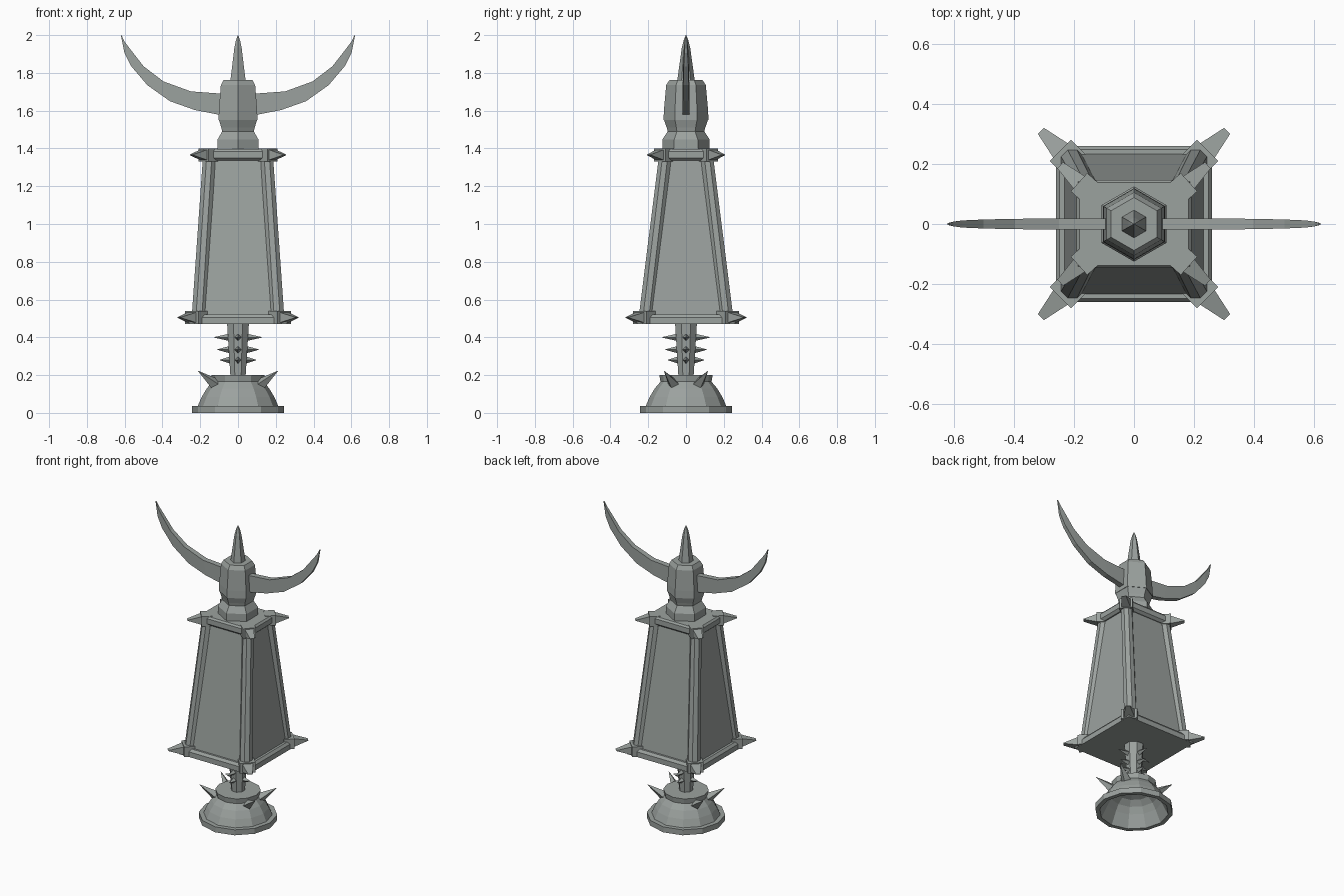
import bpy
from math import sin, cos, pi, radians
from mathutils import Vector

cube = bpy.data.objects.get("Cube")
if cube:
    bpy.data.objects.remove(cube, do_unlink=True)

stone = bpy.data.materials.new("grey_stone")
stone.use_nodes = True
GREY = (0.33, 0.36, 0.345, 1)
stone.diffuse_color = GREY
stone.node_tree.nodes["Principled BSDF"].inputs["Base Color"].default_value = GREY


def loft(name, rings, caps=True):
    """Skin a list of equal-length point rings into a flat-shaded solid."""
    n = len(rings[0])
    verts = [p for ring in rings for p in ring]
    faces = [(k * n + i, k * n + (i + 1) % n, (k + 1) * n + (i + 1) % n, (k + 1) * n + i)
             for k in range(len(rings) - 1) for i in range(n)]
    if caps:
        faces.append(tuple(reversed(range(n))))
        faces.append(tuple(range(len(verts) - n, len(verts))))
    mesh = bpy.data.meshes.new(name)
    mesh.from_pydata(verts, [], faces)
    mesh.validate()
    mesh.materials.append(stone)
    obj = bpy.data.objects.new(name, mesh)
    bpy.context.collection.objects.link(obj)
    return obj


def ring(r, z, sides, turn=0.0, x=0.0, y=0.0):
    return [(x + r * cos(turn + 2 * pi * i / sides),
             y + r * sin(turn + 2 * pi * i / sides), z) for i in range(sides)]


def lathe(name, profile, sides, turn=0.0, caps=True):
    return loft(name, [ring(r, z, sides, turn) for r, z in profile], caps)


def rect(hx, hy, z):
    return [(-hx, -hy, z), (hx, -hy, z), (hx, hy, z), (-hx, hy, z)]


def bar(name, sections, up=Vector((0, 0, 1))):
    """Box-section bar through (centre, half width, half height) sections."""
    axis = (sections[-1][0] - sections[0][0]).normalized()
    side = up.cross(axis).normalized()
    top = axis.cross(side)
    return loft(name, [[c - side * w - top * h, c + side * w - top * h,
                        c + side * w + top * h, c - side * w + top * h]
                       for c, w, h in sections])


def spike(name, base, tip, r):
    """Four-sided pyramid standing on an edge."""
    axis = (tip - base).normalized()
    side = Vector((0, 0, 1)).cross(axis).normalized()
    top = axis.cross(side)
    return loft(name, [[c + side * s, c + top * s, c - side * s, c - top * s]
                       for c, s in ((base, r), (tip, 0.001))])


CORNERS = [("left_back", 1, 1), ("right_back", -1, 1),
           ("right_front", -1, -1), ("left_front", 1, -1)]

# Hollow flared foot, with an inner shell
lathe("foot", [(0.05, 0.17), (0.115, 0.15), (0.15, 0.12), (0.175, 0.08), (0.2, 0.03),
               (0.215, 0), (0.243, 0), (0.243, 0.037), (0.213, 0.037), (0.192, 0.085),
               (0.165, 0.13), (0.135, 0.165), (0.141, 0.2), (0.05, 0.2)], 12)
for label, sx, sy in CORNERS:
    spike("foot_spike_" + label, Vector((0.115 * sx, 0.063 * sy, 0.148)),
          Vector((0.211 * sx, 0.116 * sy, 0.222)), 0.034)

# Tapered stem with three tiers of thorns
lathe("stem", [(0.042, 0.17), (0.063, 0.48)], 8, pi / 8)
for tier, (z, reach) in enumerate(((0.28, 0.095), (0.335, 0.11), (0.4, 0.127))):
    for i in range(4):
        d = Vector((cos(i * pi / 2), sin(i * pi / 2), 0))
        up = Vector((0, 0, z))
        spike(f"stem_thorn_{tier}_{i}", up + d * 0.035, up + d * reach, 0.022)

# Tapered body between two plates
loft("bottom_plate", [rect(0.26, 0.26, 0.47), rect(0.26, 0.26, 0.505),
                      rect(0.247, 0.247, 0.522)])
loft("body_panels", [rect(0.232, 0.235, 0.51), rect(0.165, 0.122, 1.36)])
loft("top_plate", [rect(0.175, 0.13, 1.335), rect(0.192, 0.147, 1.35),
                   rect(0.192, 0.147, 1.385), rect(0.182, 0.138, 1.397)])

# Corner posts, clamps and chisel spikes
for label, sx, sy in CORNERS:
    loft("post_" + label, [ring(0.041, 0.51, 8, pi / 8, 0.207 * sx, 0.212 * sy),
                           ring(0.036, 1.36, 8, pi / 8, 0.152 * sx, 0.11 * sy)])
    for level, z, x, y, angle, half, length in (
            ("bottom", 0.505, 0.245, 0.245, 45, 0.05, 0.092),
            ("top", 1.366, 0.183, 0.139, 42, 0.041, 0.084)):
        a = radians(angle)
        d = Vector((cos(a) * sx, sin(a) * sy, 0))
        face = Vector((x * sx, y * sy, z))
        bar(f"{level}_clamp_{label}", [(face - d * 0.068, half, 0.034), (face, half, 0.034)])
        bar(f"{level}_spike_{label}", [(face - d * 0.01, half * 0.72, 0.03),
                                       (face + d * length, 0.014, 0.002)])

# Six-sided neck, cap and finial
lathe("neck", [(0.125, 1.39), (0.125, 1.447), (0.097, 1.49), (0.102, 1.51),
               (0.118, 1.555)], 6, pi / 6)
lathe("cap", [(0.119, 1.55), (0.117, 1.6), (0.105, 1.735), (0.088, 1.762)], 6, pi / 6)
lathe("finial", [(0.047, 1.755), (0.022, 1.935), (0.012, 1.975), (0.001, 2.0)], 6, pi / 6)

# Pair of crescent horns: x and z of the upper edge, then of the lower edge
HORN = [(0.06, 1.688, 0.06, 1.57), (0.25, 1.702, 0.23, 1.604), (0.395, 1.755, 0.36, 1.65),
        (0.5, 1.835, 0.48, 1.735), (0.57, 1.925, 0.565, 1.835), (0.6, 1.965, 0.601, 1.905),
        (0.616, 1.998, 0.62, 2.0)]
for label, s in (("left", 1), ("right", -1)):
    rings = []
    for i, (ux, uz, lx, lz) in enumerate(HORN):
        t = 0.019 - 0.016 * (i / (len(HORN) - 1)) ** 2
        loop = [(s * lx, -t, lz), (s * lx, t, lz), (s * ux, t, uz), (s * ux, -t, uz)]
        rings.append(loop if s > 0 else loop[::-1])
    loft("horn_" + label, rings)

# Make every surface face outward
import bmesh
for obj in bpy.context.collection.objects:
    if obj.type == 'MESH' and stone.name in obj.data.materials:
        bm = bmesh.new()
        bm.from_mesh(obj.data)
        bmesh.ops.recalc_face_normals(bm, faces=bm.faces)
        bm.to_mesh(obj.data)
        bm.free()
